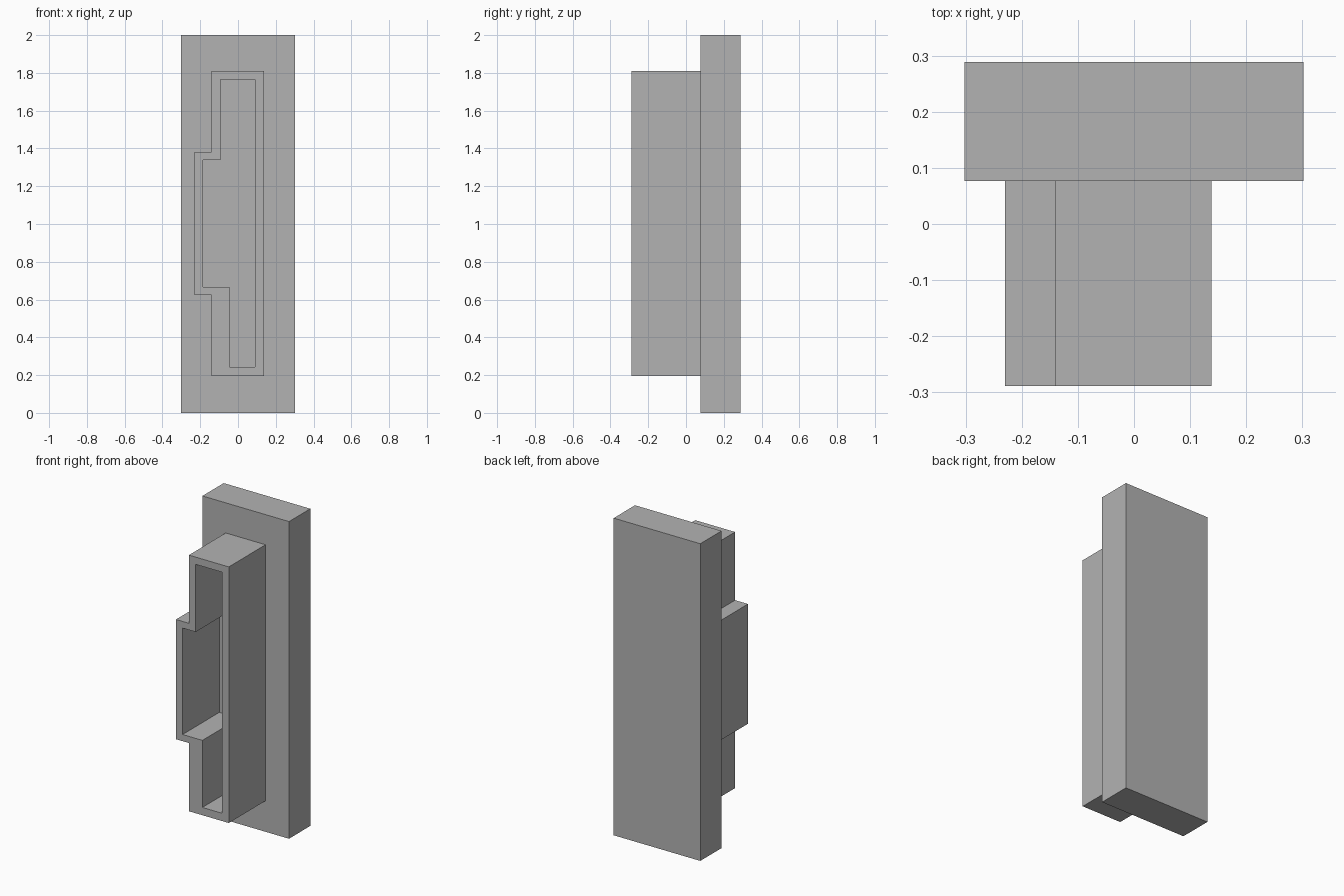
import bpy
import bmesh

cube = bpy.data.objects.get("Cube")
if cube:
    bpy.data.objects.remove(cube, do_unlink=True)

grey = bpy.data.materials.new("plain grey")
grey.use_nodes = True
colour = (0.45, 0.45, 0.45, 1)
grey.diffuse_color = colour
grey.node_tree.nodes["Principled BSDF"].inputs["Base Color"].default_value = colour

FRONT, JOINT, BACK = -0.289, 0.077, 0.289
EMBED = 0.02


def finish(bm, name):
    bmesh.ops.recalc_face_normals(bm, faces=bm.faces)
    mesh = bpy.data.meshes.new(name)
    bm.to_mesh(mesh)
    bm.free()
    mesh.materials.append(grey)
    obj = bpy.data.objects.new(name, mesh)
    bpy.context.collection.objects.link(obj)
    return obj


def keyed_outline(right, left, key_top, key_bottom, top, bottom, lower_left=None):
    """Tall slot outline (x, z) with a key stepping out on the -x side."""
    upper_left, key = left
    lower = upper_left if lower_left is None else lower_left
    return [(right, bottom), (right, top), (upper_left, top), (upper_left, key_top),
            (key, key_top), (key, key_bottom), (lower, key_bottom), (lower, bottom)]


# Back plate
bm = bmesh.new()
bmesh.ops.create_cube(bm, size=1)
bmesh.ops.scale(bm, vec=(0.604, BACK - JOINT, 2), verts=bm.verts)
bmesh.ops.translate(bm, vec=(0, (JOINT + BACK) / 2, 1), verts=bm.verts)
finish(bm, "back_plate")

# Hollow keyed shroud, seated slightly into the plate
outer = keyed_outline(0.138, (-0.14, -0.23), 1.38, 0.625, 1.81, 0.195)
inner = keyed_outline(0.091, (-0.093, -0.184), 1.338, 0.667, 1.764, 0.244, lower_left=-0.046)
bm = bmesh.new()
loops = [[bm.verts.new((x, y, z)) for x, z in outline]
         for outline, y in ((outer, FRONT), (outer, JOINT + EMBED),
                            (inner, JOINT + EMBED), (inner, FRONT))]
# Bridge outer wall, hidden rear rim, inner wall and front rim in turn
for a, b in zip(loops, loops[1:] + loops[:1]):
    for i in range(len(a)):
        j = (i + 1) % len(a)
        bm.faces.new((a[i], a[j], b[j], b[i]))
finish(bm, "keyed_shroud")
